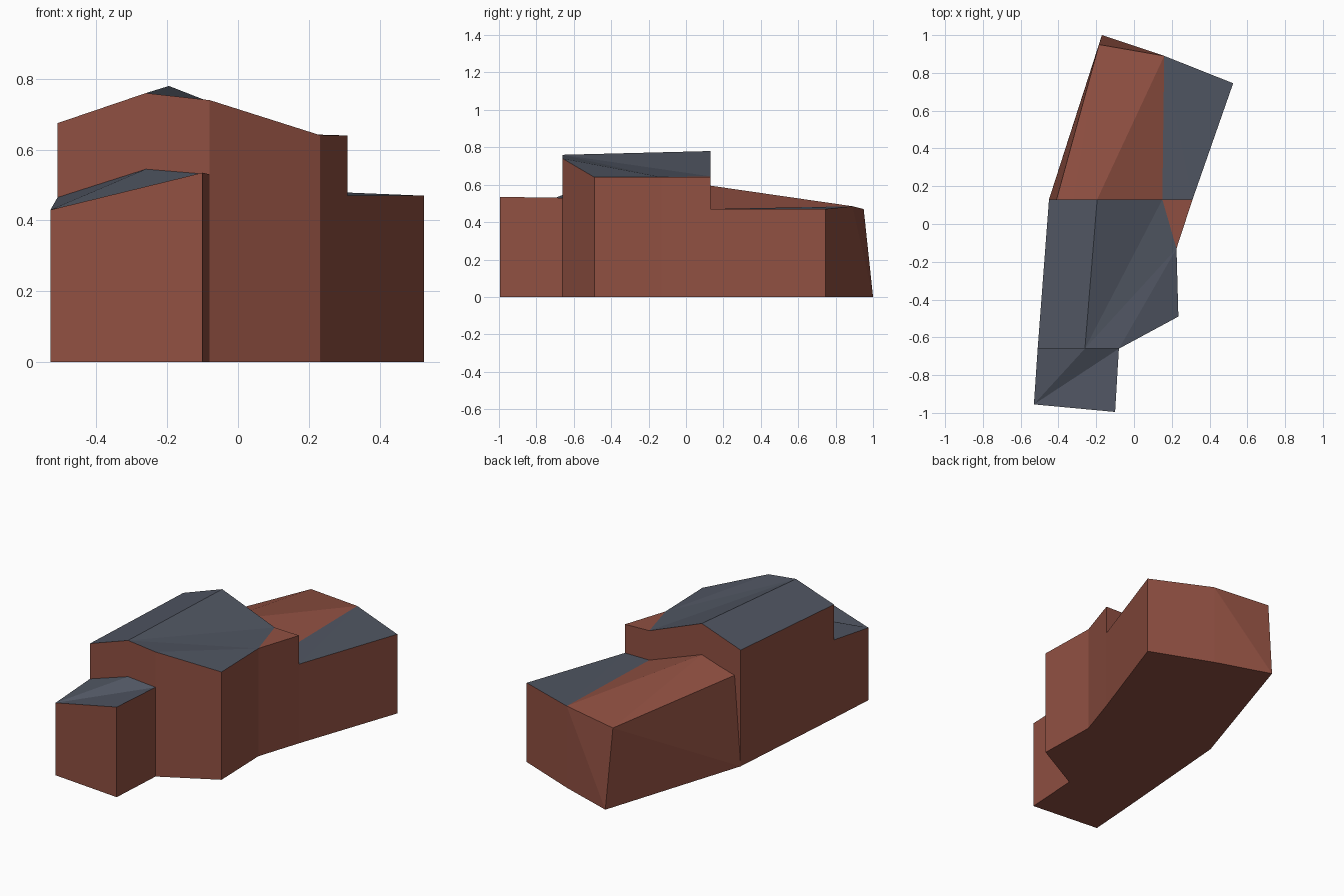
import bpy

cube = bpy.data.objects.get("Cube")
if cube:
    bpy.data.objects.remove(cube, do_unlink=True)


def material(name, color):
    mat = bpy.data.materials.new(name)
    mat.use_nodes = True
    mat.diffuse_color = color
    bsdf = mat.node_tree.nodes["Principled BSDF"]
    bsdf.inputs["Base Color"].default_value = color
    bsdf.inputs["Roughness"].default_value = 0.9
    return mat


MATERIALS = [material("brick", (0.28, 0.08, 0.054, 1)),
             material("slate", (0.08, 0.092, 0.122, 1))]
BRICK, SLATE = 0, 1


def block(name, eaves, slate=(), brick=(), feet=None, open_y=None):
    """Walls dropped from a counter-clockwise eaves ring, closed by roof facets.
    feet moves single ground corners; walls lying on open_y are left out."""
    n = len(eaves)
    ground = [(x, y, 0) for x, y, z in eaves]
    for i, (x, y) in (feet or {}).items():
        ground[i] = (x, y, 0)
    faces = [tuple(reversed(range(n, 2 * n)))]
    for i in range(n):
        j = (i + 1) % n
        if open_y is None or not eaves[i][1] == eaves[j][1] == open_y:
            faces += [(i, n + i, n + j), (i, n + j, j)]
    first_roof = len(faces)
    faces += list(slate) + list(brick)
    mesh = bpy.data.meshes.new(name)
    mesh.from_pydata(eaves + ground, [], faces)
    for mat in MATERIALS:
        mesh.materials.append(mat)
    for p in mesh.polygons:
        on_slate = first_roof <= p.index < first_roof + len(slate)
        p.material_index = SLATE if on_slate else BRICK
    obj = bpy.data.objects.new(name, mesh)
    bpy.context.collection.objects.link(obj)
    return obj


FRONT, BACK = -0.66, 0.13   # planes where the blocks meet

# Low front annex
block("front_annex",
      [(-0.53, -0.955, 0.43), (-0.10, -0.995, 0.535), (-0.08, FRONT, 0.53),
       (-0.26, FRONT, 0.545), (-0.51, FRONT, 0.465)],
      slate=[(0, 1, 2), (0, 2, 3), (0, 3, 4)], open_y=FRONT)

# Tall main house with a ridge from front to back
block("main_house",
      [(-0.51, FRONT, 0.675), (-0.26, FRONT, 0.76), (-0.08, FRONT, 0.74),
       (0.235, -0.49, 0.64), (0.225, -0.13, 0.64), (0.31, BACK, 0.64),
       (0.15, BACK, 0.645), (-0.195, BACK, 0.78), (-0.45, BACK, 0.69)],
      slate=[(0, 1, 7, 8), (1, 6, 7), (1, 4, 6), (1, 2, 4), (2, 3, 4)],
      brick=[(4, 5, 6)])

# Rear wing, skewed, with its left wall leaning in
block("rear_wing",
      [(0.31, BACK, 0.47), (0.525, 0.745, 0.47), (0.16, 0.89, 0.485),
       (-0.185, 0.95, 0.47), (-0.41, BACK, 0.53), (-0.32, BACK, 0.555),
       (-0.195, BACK, 0.595), (0.15, BACK, 0.47)],
      slate=[(0, 1, 2), (0, 2, 7)],
      brick=[(7, 2, 6), (2, 3, 6), (3, 5, 6), (3, 4, 5)],
      feet={3: (-0.17, 1.0), 4: (-0.45, BACK)}, open_y=BACK)
